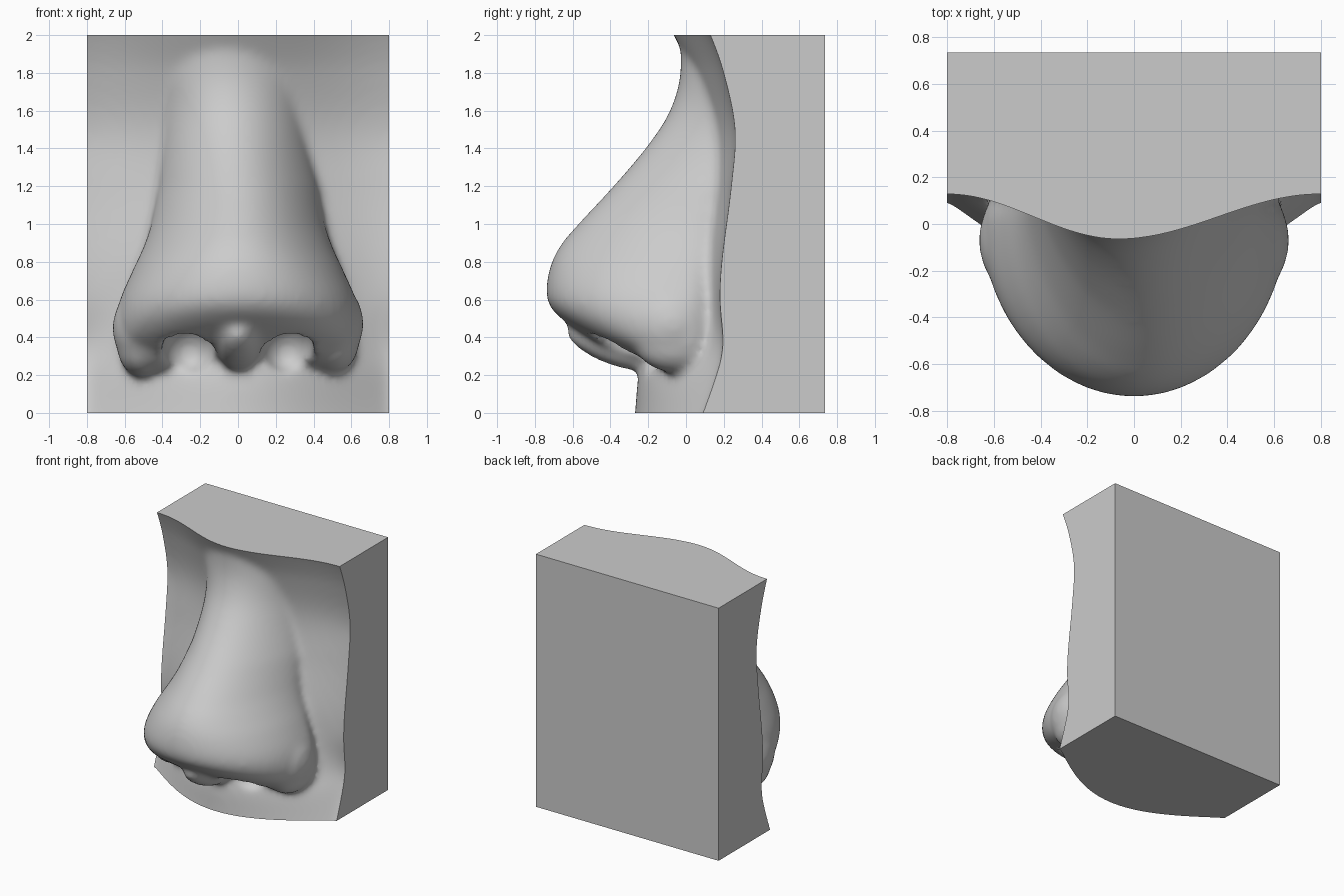
import bpy, bmesh, math
from mathutils import Matrix

if "Cube" in bpy.data.objects:
    bpy.data.objects.remove(bpy.data.objects["Cube"])


def interp(table, z):
    """Smooth (Hermite) interpolation of rows keyed by their first value."""
    n = len(table)
    z = min(max(z, table[0][0]), table[-1][0])
    i = max(k for k in range(n - 1) if table[k][0] <= z)
    h = table[i + 1][0] - table[i][0]
    t = (z - table[i][0]) / h

    def slope(k, c):
        a, b = table[max(k - 1, 0)], table[min(k + 1, n - 1)]
        return (b[c] - a[c]) / (b[0] - a[0])
    return [(2*t**3 - 3*t*t + 1) * table[i][c] + (t**3 - 2*t*t + t) * h * slope(i, c)
            + (3*t*t - 2*t**3) * table[i + 1][c] + (t**3 - t*t) * h * slope(i + 1, c)
            for c in range(1, len(table[0]))]


def loft(bm, rings):
    rows = [[bm.verts.new(p) for p in r] for r in rings]
    n = len(rows[0])
    for a, b in zip(rows, rows[1:]):
        for j in range(n):
            k = (j + 1) % n
            bm.faces.new((a[j], a[k], b[k], b[j]))
    bm.faces.new(rows[0][::-1])
    bm.faces.new(rows[-1])


def ellipsoid(bm, centre, radii, tilt=0):
    m = (Matrix.Translation(centre) @ Matrix.Rotation(math.radians(tilt), 4, 'X')
         @ Matrix.Diagonal((*radii, 1)))
    bmesh.ops.create_uvsphere(bm, u_segments=32, v_segments=20, radius=1, matrix=m)


def finish(bm, name):
    bmesh.ops.recalc_face_normals(bm, faces=bm.faces)
    me = bpy.data.meshes.new(name)
    bm.to_mesh(me)
    bm.free()
    ob = bpy.data.objects.new(name, me)
    bpy.context.collection.objects.link(ob)
    return ob


# Face slab: z, y at the side edges, y at the middle, roundness
FACE = [(-0.1, 0.06, -0.28, 1), (0, 0.10, -0.27, 1), (0.2, 0.17, -0.25, 1.1),
        (0.35, 0.20, -0.20, 1.4), (0.6, 0.18, -0.10, 2), (0.8, 0.19, -0.04, 2),
        (1.2, 0.24, 0.08, 2), (1.5, 0.26, 0.10, 2), (1.8, 0.20, 0.03, 2),
        (2.0, 0.13, -0.065, 2), (2.1, 0.08, -0.12, 2)]
# Nose: z, front y, centre y, half width, section power, forward rise
NOSE = [(0.22, -0.47, -0.03, 0.52, 1.0, 0.32), (0.28, -0.63, -0.01, 0.61, 1.0, 0.31),
        (0.42, -0.72, 0.0, 0.65, 1.0, 0.20), (0.58, -0.74, 0.0, 0.63, 1.0, 0.10),
        (0.75, -0.715, 0.02, 0.56, 1.05, 0.05), (0.88, -0.66, 0.05, 0.50, 1.2, 0.02),
        (1.0, -0.57, 0.08, 0.46, 1.4, 0), (1.2, -0.385, 0.14, 0.42, 1.6, 0),
        (1.42, -0.20, 0.18, 0.38, 1.7, 0), (1.6, -0.085, 0.18, 0.36, 1.8, 0),
        (1.8, -0.03, 0.15, 0.36, 2, 0), (2.1, -0.04, 0.15, 0.36, 2, 0)]


def bridge_shift(z):
    return -0.07 * min(max((z - 1.2) / 0.8, 0), 1)


bm = bmesh.new()
rings = []
for i in range(56):
    z = -0.1 + 2.2 * i / 55
    edge, mid, p = interp(FACE, z)
    ring = []
    for j in range(49):
        x = -0.92 + 1.84 * j / 48
        u = x - bridge_shift(z) * max(0, 1 - abs(x) / 0.8)
        c = max(math.cos(math.pi * min(abs(u), 0.8) / 1.6), 0) ** p
        ring.append((x, edge + (mid - edge) * c, z))
    rings.append(ring + [(0.92, 0.85, z), (-0.92, 0.85, z)])
loft(bm, rings)

# Nose body
rings = []
for i in range(61):
    z = 0.22 + 1.88 * i / 60
    yf, yc, w, p, k = interp(NOSE, z)
    ring = []
    for j in range(64):
        a = 2 * math.pi * j / 64
        s = math.sin(a)
        y = yc + (yf - yc) * s ** p if s > 0 else yc - 0.3 * s
        ring.append((w * math.cos(a) + bridge_shift(z), y, z - k * y))
    rings.append(ring)
loft(bm, rings)

# Nostril wings and the strip between the nostrils
for s in (-1, 1):
    dz = 0.012 * s
    ellipsoid(bm, (s * 0.445, -0.07, 0.46 + dz), (0.22, 0.26, 0.24))
    ellipsoid(bm, (s * 0.50, -0.05, 0.36 + dz), (0.14, 0.22, 0.16))
ellipsoid(bm, (0, -0.40, 0.35), (0.11, 0.25, 0.09), -22)
nose = finish(bm, "nose")

# Cutters: nostril hollows and the block outline
bm = bmesh.new()
for s in (-1, 1):
    ellipsoid(bm, (s * 0.26, -0.30, 0.35), (0.14, 0.20, 0.14), -20)
nostrils = finish(bm, "nostril_cutter")
bm = bmesh.new()
bmesh.ops.create_cube(bm, size=1, matrix=Matrix.Translation((0, -0.1325, 1))
                      @ Matrix.Diagonal((1.6, 1.735, 2, 1)))
block = finish(bm, "block_cutter")


def remesh():
    m = nose.modifiers.new("Fuse", 'REMESH')
    m.mode = 'VOXEL'
    m.voxel_size = 0.02


def boolean(cutter, operation):
    m = nose.modifiers.new("Cut", 'BOOLEAN')
    m.object = cutter
    m.operation = operation
    m.solver = 'EXACT'


# Fuse, hollow, soften, then trim to a sharp block
remesh()
boolean(nostrils, 'DIFFERENCE')
remesh()
soften = nose.modifiers.new("Soften", 'SMOOTH')
soften.factor = 0.5
soften.iterations = 12
boolean(block, 'INTERSECT')

bpy.context.view_layer.update()
dg = bpy.context.evaluated_depsgraph_get()
nose.data = bpy.data.meshes.new_from_object(nose.evaluated_get(dg))
nose.modifiers.clear()
for cutter in (nostrils, block):
    bpy.data.objects.remove(cutter)

bpy.context.view_layer.objects.active = nose
nose.select_set(True)
bpy.ops.object.shade_smooth_by_angle(angle=math.radians(40))
